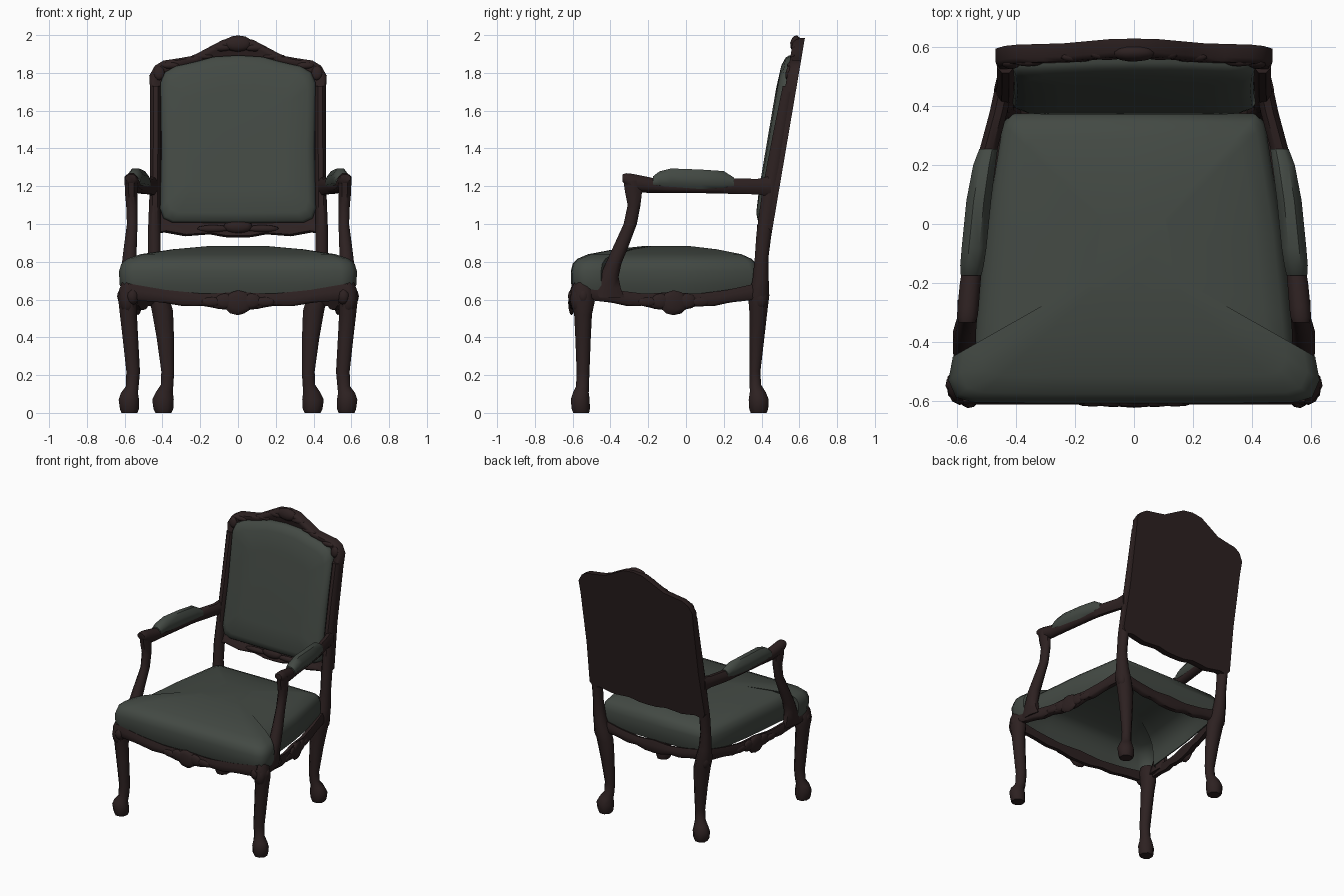
import bpy, bmesh, math
from mathutils import Vector, Matrix


def material(name, rgb):
    m = bpy.data.materials.new(name)
    m.diffuse_color = (*rgb, 1)
    return m


WOOD = material("dark_wood", (0.026, 0.015, 0.015))
CLOTH = material("grey_green_cloth", (0.056, 0.067, 0.057))


def finish(name, bm, mat):
    bmesh.ops.recalc_face_normals(bm, faces=bm.faces)
    me = bpy.data.meshes.new(name)
    bm.to_mesh(me)
    bm.free()
    me.materials.append(mat)
    ob = bpy.data.objects.new(name, me)
    bpy.context.collection.objects.link(ob)
    return ob


def loft(name, rings, mat):
    """Skin a list of equal-length rings and cap both ends."""
    bm = bmesh.new()
    vs = [[bm.verts.new(p) for p in r] for r in rings]
    n = len(vs[0])
    for a, b in zip(vs, vs[1:]):
        for i in range(n):
            j = (i + 1) % n
            bm.faces.new((a[i], a[j], b[j], b[i]))
    bm.faces.new(vs[0])
    bm.faces.new(vs[-1])
    return finish(name, bm, mat)


def octagon(hu, hv):
    k = 1 / math.cos(math.pi / 8)
    return [(hu * k * math.cos(a), hv * k * math.sin(a))
            for a in (math.pi / 8 + i * math.pi / 4 for i in range(8))]


def upright(name, side, secs, mat=WOOD):
    """Sections (z, x, y, half_x, half_y) stacked upward."""
    loft(name, [[(side * (x + u), y + v, z) for u, v in octagon(hx, hy)]
                for z, x, y, hx, hy in secs], mat)


def along_y(name, side, secs, mat=WOOD):
    """Sections (y, x, z, half_x, half_z) running front to back."""
    loft(name, [[(side * (x + u), y, z + v) for u, v in octagon(hx, hz)]
                for y, x, z, hx, hz in secs], mat)


def mirrored(half):
    """Close a half outline that starts and ends on x = 0."""
    return half + [(-x, z) for x, z in half[-2:0:-1]]


def lobes(name, loc, angle, tilt, parts):
    """Carved ornament: flattened lobes (u, v, half_u, half_depth, half_v)."""
    bm = bmesh.new()
    frame = Matrix.Translation(loc) @ Matrix.Rotation(angle, 4, 'Z') @ Matrix.Rotation(tilt, 4, 'X')
    for u, v, hu, hd, hv in parts:
        m = frame @ Matrix.Translation((u, 0, v)) @ Matrix.Diagonal((hu, hd, hv, 1))
        bmesh.ops.create_icosphere(bm, subdivisions=2, radius=1, matrix=m)
    return finish(name, bm, WOOD)


def interp(table, u):
    for (a, p), (b, q) in zip(table, table[1:]):
        if u <= b:
            return p + (q - p) * (u - a) / (b - a)
    return table[-1][1]


def rail(name, a, b, top, bottom, thick=0.03):
    """Scalloped apron from a to b; heights are tables over distance from centre."""
    a, b = Vector(a), Vector(b)
    d = (b - a).normalized()
    out = Vector((d.y, -d.x))
    rings = []
    for i in range(25):
        t = i / 24
        u = abs(2 * t - 1)
        zt, zb = interp(top, u), interp(bottom, u)
        p = a.lerp(b, t)
        q = p - out * thick
        m = p + out * 0.01
        rings.append([(p.x, p.y, zb), (m.x, m.y, zb + 0.012), (m.x, m.y, zb + 0.6 * (zt - zb)),
                      (p.x, p.y, zt), (q.x, q.y, zt - 0.01), (q.x, q.y, zb)])
    loft(name, rings, WOOD)


# Seat cushion: tapered plan notched at the arm supports, domed top, hollow below
seat = mirrored([(0, -0.61), (0.3, -0.61), (0.55, -0.605), (0.605, -0.588), (0.63, -0.53),
                 (0.615, -0.45), (0.545, -0.425), (0.535, -0.32), (0.505, -0.03), (0.445, 0.34),
                 (0.42, 0.375), (0, 0.38)])
levels = [(0.865, 0.25), (0.845, 0.55), (0.815, 0.8), (0.78, 0.9), (0.7, 0.955), (0.63, 0.95),
          (0.63, 0.965), (0.68, 0.995), (0.75, 1.0), (0.79, 0.98), (0.815, 0.935),
          (0.84, 0.82), (0.866, 0.55), (0.883, 0.25)]
loft("seat_cushion", [[(x * s, (y + 0.1) * s - 0.1, z) for x, y in seat] for z, s in levels], CLOTH)


# Reclined backrest
def back_y(z):
    return 0.445 + 0.17 * (z - 0.9)


def back_rings(outline, zc, steps):
    rings = []
    for sx, sz, off in steps:
        pts = [(x * sx, zc + (z - zc) * sz) for x, z in outline]
        rings.append([(x, back_y(z) - off, z) for x, z in pts])
    return rings


frame = mirrored([(0, 1.985), (0.08, 1.975), (0.175, 1.925), (0.24, 1.89), (0.31, 1.878), (0.395, 1.865),
                  (0.44, 1.838), (0.47, 1.785), (0.465, 1.7), (0.462, 1.3), (0.475, 0.98), (0.45, 0.945),
                  (0.39, 0.955), (0.28, 0.935), (0.15, 0.945), (0.07, 0.93), (0, 0.928)])
loft("back_frame", back_rings(frame, 1.45, [(1, 1, 0), (1, 1, 0.045), (0.975, 0.98, 0.06),
                                            (0.92, 0.94, 0.06), (0.88, 0.91, 0.045)]), WOOD)
pad = mirrored([(0, 1.893), (0.13, 1.885), (0.22, 1.86), (0.33, 1.835), (0.385, 1.805), (0.41, 1.75),
                (0.405, 1.4), (0.412, 1.08), (0.395, 1.03), (0.35, 1.008), (0, 1.005)])
loft("back_cushion", back_rings(pad, 1.45, [(1, 1, 0.04), (1, 1, 0.066), (0.975, 0.975, 0.084),
                                            (0.9, 0.88, 0.1), (0.6, 0.6, 0.107)]), CLOTH)

# Carved crests on the backrest
lobes("top_crest", (0, back_y(1.955) - 0.045, 1.955), 0, -0.17,
      [(0, 0, 0.078, 0.028, 0.044), (-0.09, -0.022, 0.06, 0.02, 0.02), (0.09, -0.022, 0.06, 0.02, 0.02),
       (-0.19, -0.07, 0.06, 0.018, 0.016), (0.19, -0.07, 0.06, 0.018, 0.016)])
lobes("lower_back_crest", (0, back_y(0.985) - 0.055, 0.985), 0, -0.17,
      [(0, 0, 0.08, 0.03, 0.036), (-0.13, -0.01, 0.09, 0.018, 0.02), (0.13, -0.01, 0.09, 0.018, 0.02)])

# Aprons under the seat
top = [(0, 0.64), (0.3, 0.63), (0.65, 0.65), (0.85, 0.67), (1, 0.685)]
low = [(0, 0.545), (0.2, 0.55), (0.3, 0.568), (0.5, 0.565), (0.7, 0.585), (0.85, 0.592), (1, 0.6)]
rail("front_apron", (-0.58, -0.602), (0.58, -0.602), top, low)
rail("rear_apron", (0.43, 0.385), (-0.43, 0.385), top, low)
rail("right_apron", (0.61, -0.53), (0.45, 0.37), top, low)
rail("left_apron", (-0.45, 0.37), (-0.61, -0.53), top, low)

# Shell carvings at the apron centres
shell = [(0, 0, 0.078, 0.018, 0.066), (-0.07, 0.008, 0.055, 0.016, 0.042), (0.07, 0.008, 0.055, 0.016, 0.042),
         (-0.14, 0.005, 0.06, 0.014, 0.026), (0.14, 0.005, 0.06, 0.014, 0.026)]
lobes("front_shell", (0, -0.606, 0.583), 0, 0, shell)
for s, side in ((1, "right"), (-1, "left")):
    lobes(side + "_shell", (s * 0.53, -0.065, 0.583), s * (math.pi / 2 + 0.18), 0, shell)

    # Cabriole front leg with carved knee
    upright(side + "_front_leg", s, [
        (0, 0.575, -0.555, 0.042, 0.042), (0.02, 0.575, -0.557, 0.05, 0.048), (0.07, 0.578, -0.56, 0.054, 0.05),
        (0.105, 0.575, -0.557, 0.045, 0.042), (0.14, 0.56, -0.548, 0.034, 0.034),
        (0.22, 0.555, -0.545, 0.036, 0.034), (0.4, 0.57, -0.545, 0.041, 0.041), (0.52, 0.58, -0.545, 0.045, 0.047),
        (0.59, 0.583, -0.545, 0.05, 0.062), (0.65, 0.58, -0.548, 0.05, 0.062), (0.69, 0.575, -0.545, 0.04, 0.045)])
    lobes(side + "_front_knee", (s * 0.582, -0.567, 0.602), s * math.pi / 4, 0,
          [(0, 0, 0.045, 0.05, 0.082), (-0.035, 0.015, 0.032, 0.035, 0.045), (0.035, 0.015, 0.032, 0.035, 0.045)])

    # Rear leg running up into the back upright
    upright(side + "_rear_leg", s, [
        (0, 0.395, 0.385, 0.042, 0.042), (0.02, 0.395, 0.385, 0.052, 0.05), (0.07, 0.397, 0.385, 0.057, 0.053),
        (0.11, 0.39, 0.38, 0.045, 0.042), (0.15, 0.375, 0.367, 0.033, 0.03), (0.22, 0.372, 0.365, 0.034, 0.029),
        (0.4, 0.385, 0.375, 0.046, 0.04), (0.54, 0.4, 0.383, 0.056, 0.048), (0.62, 0.42, 0.385, 0.053, 0.056),
        (0.7, 0.435, 0.395, 0.042, 0.043), (0.82, 0.443, 0.4, 0.034, 0.036), (0.95, 0.443, 0.413, 0.034, 0.04),
        (1.2, 0.438, 0.449, 0.029, 0.042), (1.5, 0.436, 0.503, 0.029, 0.038), (1.73, 0.436, 0.545, 0.029, 0.033)])
    lobes(side + "_rear_knee", (s * 0.435, 0.395, 0.61), s * 3 * math.pi / 4, 0, [(0, 0, 0.04, 0.04, 0.07)])
    lobes(side + "_corner_leaf", (s * 0.418, back_y(1.8) - 0.055, 1.8), 0, -0.17,
          [(0, 0, 0.03, 0.016, 0.04), (-s * 0.06, 0.04, 0.05, 0.015, 0.018)])

    # Arm support sweeping up from the side apron
    upright(side + "_arm_support", s, [
        (0.61, 0.577, -0.43, 0.03, 0.105), (0.66, 0.577, -0.417, 0.036, 0.072), (0.72, 0.577, -0.407, 0.038, 0.05),
        (0.79, 0.576, -0.384, 0.039, 0.042), (0.88, 0.57, -0.345, 0.034, 0.04), (1.0, 0.56, -0.295, 0.028, 0.035),
        (1.1, 0.562, -0.275, 0.03, 0.034), (1.17, 0.565, -0.278, 0.034, 0.045), (1.23, 0.566, -0.285, 0.034, 0.046)])

    # Armrest and its upholstered pad
    along_y(side + "_arm", s, [
        (0.45, 0.445, 1.2, 0.03, 0.055), (0.38, 0.46, 1.198, 0.03, 0.041), (0.25, 0.495, 1.2, 0.03, 0.041),
        (0.18, 0.508, 1.195, 0.03, 0.033), (-0.1, 0.543, 1.195, 0.031, 0.03), (-0.2, 0.556, 1.207, 0.035, 0.042),
        (-0.28, 0.563, 1.217, 0.036, 0.048), (-0.315, 0.566, 1.235, 0.035, 0.034),
        (-0.335, 0.567, 1.243, 0.028, 0.02)])
    along_y(side + "_arm_pad", s, [
        (0.255, 0.494, 1.215, 0.031, 0.03), (0.2, 0.508, 1.228, 0.038, 0.052), (0.08, 0.527, 1.232, 0.042, 0.056),
        (-0.08, 0.543, 1.238, 0.042, 0.056), (-0.14, 0.55, 1.233, 0.04, 0.046),
        (-0.175, 0.553, 1.222, 0.035, 0.03)], CLOTH)

# Smooth shading with sharp edges kept
bpy.ops.object.select_all(action='SELECT')
bpy.context.view_layer.objects.active = bpy.data.objects["seat_cushion"]
bpy.ops.object.shade_smooth_by_angle(angle=math.radians(50))
